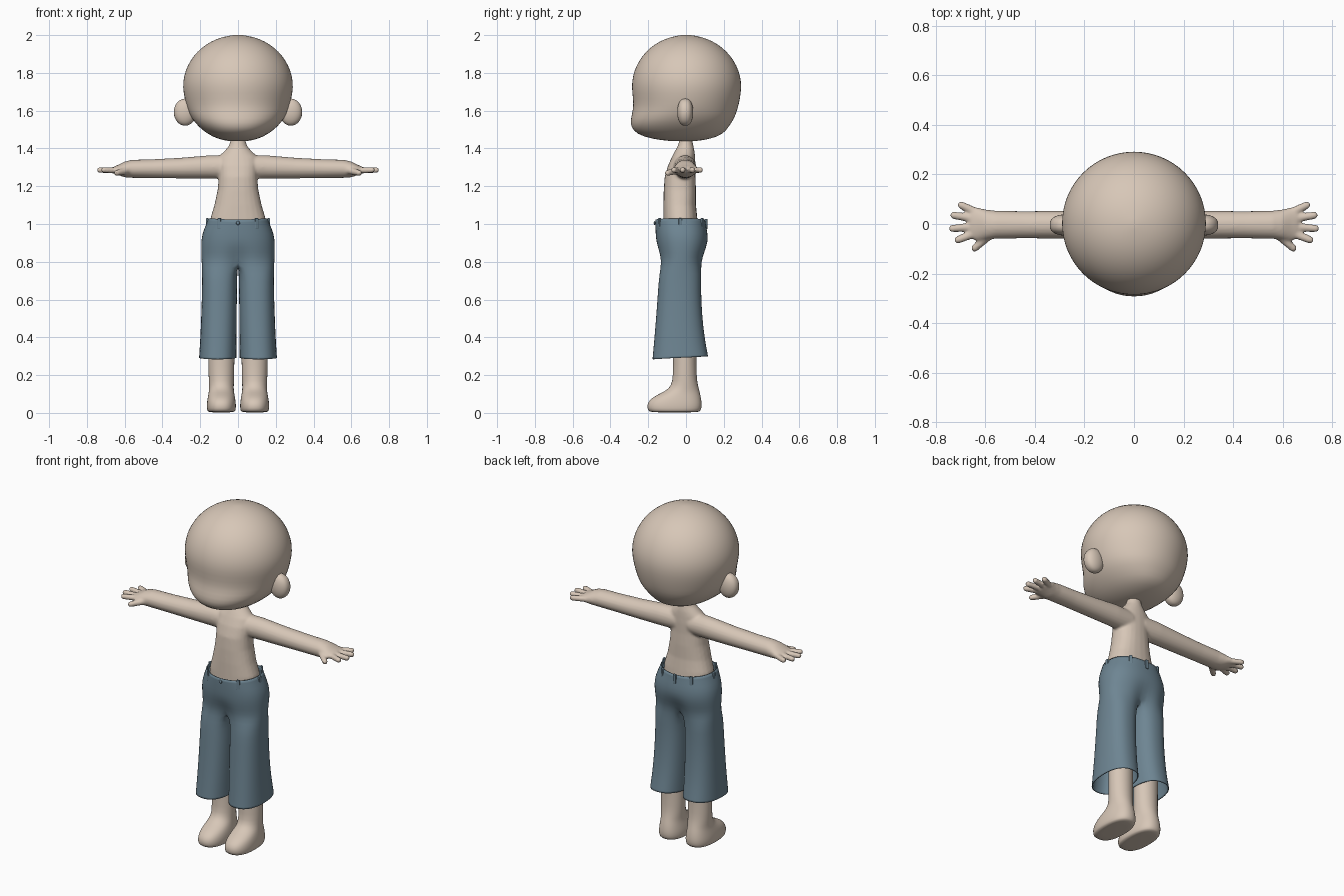
import bpy, bmesh, math
from mathutils import Vector

if "Cube" in bpy.data.objects:
    bpy.data.objects.remove(bpy.data.objects["Cube"])


def material(name, rgb):
    m = bpy.data.materials.new(name)
    m.diffuse_color = (*rgb, 1)
    m.use_nodes = True
    m.node_tree.nodes["Principled BSDF"].inputs["Base Color"].default_value = m.diffuse_color
    return m


SKIN = material("warm skin", (0.68, 0.57, 0.475))
DENIM = material("blue denim", (0.155, 0.235, 0.29))


def finish(bm, name, mat, subsurf=0, mirror=False):
    bmesh.ops.recalc_face_normals(bm, faces=bm.faces[:])
    me = bpy.data.meshes.new(name)
    bm.to_mesh(me)
    bm.free()
    me.materials.append(mat)
    me.shade_smooth()
    ob = bpy.data.objects.new(name, me)
    bpy.context.collection.objects.link(ob)
    if mirror:
        ob.modifiers.new("mirror", "MIRROR").merge_threshold = 0.0005
    if subsurf:
        s = ob.modifiers.new("smooth", "SUBSURF")
        s.levels = s.render_levels = subsurf
    return ob


def ring_z(z, rx, yf, yb, x=0.0, n=24, p=2.0):
    """Horizontal oval from its half width and its front and back limits."""
    pts = []
    for i in range(n):
        a = 2 * math.pi * i / n
        c, s = math.cos(a), math.sin(a)
        pts.append(Vector((x + rx * math.copysign(abs(c) ** (2 / p), c),
                           (yf + yb) / 2 + (yb - yf) / 2 * math.copysign(abs(s) ** (2 / p), s), z)))
    return pts


def ring_x(x, y, z, ry, rz, n=20):
    """Oval across the x axis."""
    return [Vector((x, y + ry * math.cos(2 * math.pi * i / n),
                    z + rz * math.sin(2 * math.pi * i / n))) for i in range(n)]


def loft(bm, rings, caps=True):
    rows = [[bm.verts.new(p) for p in r] for r in rings]
    for a, b in zip(rows, rows[1:]):
        for i in range(len(a)):
            j = (i + 1) % len(a)
            bm.faces.new((a[i], a[j], b[j], b[i]))
    if caps:
        for r in (rows[0], rows[-1]):
            mid = bm.verts.new(sum((v.co for v in r), Vector()) / len(r))
            for i in range(len(r)):
                bm.faces.new((r[i], r[(i + 1) % len(r)], mid))


def capsule(bm, a, b, r0, r1):
    """Tapered round-ended rod."""
    a, b = Vector(a), Vector(b)
    d = (b - a).normalized()
    u = d.orthogonal().normalized()
    w = d.cross(u)
    steps = [(a - d * r0 * math.cos(t), r0 * math.sin(t)) for t in (0.3, 0.8, 1.3)]
    steps += [(b + d * r1 * math.cos(t), r1 * math.sin(t)) for t in (1.3, 0.8, 0.3)]
    loft(bm, [[c + (u * math.cos(k * math.pi / 6) + w * math.sin(k * math.pi / 6)) * r
               for k in range(12)] for c, r in steps])


# Head: domed skull above, face and jaw below
bm = bmesh.new()
rings = []
for k in range(1, 9):
    t = math.radians(4 + 86 * (k - 1) / 7)
    s = math.sin(t)
    rings.append(ring_z(1.725 + 0.277 * math.cos(t), 0.295 * s, -0.29 * s, 0.296 * s, n=32))
for z, rx, yf, yb in [(1.66, 0.283, -0.281, 0.287), (1.61, 0.27, -0.28, 0.275),
                      (1.56, 0.248, -0.294, 0.258), (1.515, 0.21, -0.295, 0.228),
                      (1.475, 0.16, -0.262, 0.198), (1.45, 0.105, -0.18, 0.13),
                      (1.438, 0.05, -0.08, 0.05)]:
    rings.append(ring_z(z, rx, yf, yb, n=32, p=2.15 if z < 1.6 else 2))
loft(bm, rings)
finish(bm, "head", SKIN, 1)

# Ears: flattened discs
bm = bmesh.new()
bmesh.ops.create_uvsphere(bm, u_segments=24, v_segments=14, radius=1)
for v in bm.verts:
    x, y, z = v.co
    v.co = (0.28 + 0.061 * x, -0.004 + 0.043 * math.copysign(abs(y) ** 0.8, y), 1.592 + 0.072 * z)
finish(bm, "ears", SKIN, 1, mirror=True)

# Upper body: torso, neck, arms and hands fused into one skin
bm = bmesh.new()
loft(bm, [ring_z(z, rx, yf, yb, p=p) for z, rx, yf, yb, p in [
    (0.90, 0.15, -0.12, 0.07, 2.3), (1.03, 0.146, -0.12, 0.06, 2.3), (1.10, 0.125, -0.12, 0.053, 2.3),
    (1.18, 0.108, -0.118, 0.053, 2.3), (1.25, 0.102, -0.113, 0.05, 2.3), (1.31, 0.105, -0.095, 0.05, 2.3),
    (1.355, 0.105, -0.075, 0.048, 2), (1.38, 0.078, -0.062, 0.046, 2), (1.41, 0.05, -0.045, 0.04, 2),
    (1.44, 0.04, -0.036, 0.034, 2), (1.50, 0.04, -0.036, 0.034, 2)]])
for s in (1, -1):
    loft(bm, [ring_x(s * x, y, z, ry, rz) for x, y, z, ry, rz in [
        (0.04, -0.01, 1.302, 0.06, 0.064), (0.15, -0.004, 1.302, 0.058, 0.062),
        (0.30, -0.003, 1.296, 0.056, 0.055), (0.45, -0.003, 1.293, 0.055, 0.050),
        (0.56, -0.003, 1.292, 0.057, 0.048), (0.60, -0.003, 1.289, 0.062, 0.042),
        (0.635, 0.0, 1.286, 0.068, 0.027), (0.66, 0.003, 1.285, 0.062, 0.018)]])
    for a, b in [((0.63, 0.045), (0.697, 0.076)), ((0.64, 0.02), (0.727, 0.035)),
                 ((0.64, -0.01), (0.732, -0.018)), ((0.635, -0.035), (0.71, -0.064)),
                 ((0.585, -0.045), (0.642, -0.097))]:
        thumb = b[1] < -0.09
        capsule(bm, (s * a[0], a[1], 1.284), (s * b[0], b[1], 1.27 if thumb else 1.286),
                0.021 if thumb else 0.018, 0.016)
body = finish(bm, "upper_body", SKIN)
rm = body.modifiers.new("fuse", "REMESH")
rm.mode = "VOXEL"
rm.voxel_size = 0.007
rm.use_smooth_shade = True
sm = body.modifiers.new("soften", "SMOOTH")
sm.factor, sm.iterations = 0.5, 5

# Lower legs with rounded feet
bm = bmesh.new()
loft(bm, [ring_z(z, rx, yf, yb, x=0.088, p=p) for z, rx, yf, yb, p in [
    (0.003, 0.066, -0.185, 0.065, 2.4), (0.01, 0.076, -0.203, 0.08, 2.4), (0.04, 0.078, -0.208, 0.085, 2.4),
    (0.07, 0.075, -0.195, 0.082, 2.3), (0.095, 0.07, -0.155, 0.077, 2.2), (0.118, 0.066, -0.105, 0.071, 2),
    (0.145, 0.066, -0.078, 0.064, 2), (0.19, 0.068, -0.069, 0.056, 2), (0.32, 0.07, -0.068, 0.055, 2),
    (0.60, 0.072, -0.07, 0.055, 2)]])
finish(bm, "legs_and_feet", SKIN, 1, mirror=True)

# Trousers: half a hip shell that branches into one open leg, then mirrored
bm = bmesh.new()
H, B = 17, 5
rows = []
for z, rx, yf, yb in [(1.03, 0.157, -0.163, 0.102), (1.0, 0.168, -0.163, 0.106), (0.95, 0.19, -0.161, 0.115),
                      (0.90, 0.196, -0.158, 0.117), (0.85, 0.195, -0.148, 0.105), (0.80, 0.193, -0.139, 0.09)]:
    row = []
    for i in range(H):
        a = -math.pi / 2 + math.pi * i / (H - 1)
        c, s = max(0, math.cos(a)), math.sin(a)
        x = 0 if i in (0, H - 1) else rx * c ** 0.85
        y = (yf + yb) / 2 + (yb - yf) / 2 * math.copysign(abs(s) ** 0.9, s)
        cleft = 0.028 * max(0, (0.9 - z) / 0.1) * max(0, 1 - x / 0.07)
        y -= math.copysign(cleft, s)
        dip = 0.008 * (1 - c) if z > 0.99 else 0
        row.append(bm.verts.new((x, y, z - dip)))
    rows.append(row)
for a, b in zip(rows, rows[1:]):
    for i in range(H - 1):
        bm.faces.new((a[i], a[i + 1], b[i + 1], b[i]))
yf, yb = rows[-1][0].co.y, rows[-1][-1].co.y
bridge = [bm.verts.new((0, yb + (yf - yb) * k / (B + 1), 0.80 - 0.025 * math.sin(math.pi * k / (B + 1))))
          for k in range(1, B + 1)]
prev = rows[-1] + bridge
N = H + B
for z, x0, x1, yf, yb in [(0.74, 0.003, 0.191, -0.142, 0.083), (0.65, 0.005, 0.191, -0.149, 0.08),
                          (0.52, 0.006, 0.195, -0.158, 0.086), (0.40, 0.007, 0.2, -0.168, 0.099),
                          (0.31, 0.008, 0.206, -0.177, 0.115), (0.292, 0.008, 0.207, -0.179, 0.118)]:
    cur = []
    for i in range(N):
        a = 2 * math.pi / N * (i - (H - 1) / 2)
        c, s = math.cos(a), math.sin(a)
        cur.append(bm.verts.new(((x0 + x1) / 2 + (x1 - x0) / 2 * math.copysign(abs(c) ** 0.85, c),
                                 (yf + yb) / 2 + (yb - yf) / 2 * math.copysign(abs(s) ** 0.85, s),
                                 z + 0.008 * s * (z < 0.35))))
    for i in range(N):
        j = (i + 1) % N
        bm.faces.new((prev[i], prev[j], cur[j], cur[i]))
    prev = cur
trousers = finish(bm, "trousers", DENIM, 1, mirror=True)
th = trousers.modifiers.new("cloth", "SOLIDIFY")
th.thickness, th.offset = 0.005, -1


# Belt loops, fly flap and waist button
def box(bm, c, size, turn=0.0):
    vs = bmesh.ops.create_cube(bm, size=1)["verts"]
    for v in vs:
        x, y, z = v.co.x * size[0], v.co.y * size[1], v.co.z * size[2]
        v.co = (c[0] + x * math.cos(turn) - y * math.sin(turn),
                c[1] + x * math.sin(turn) + y * math.cos(turn), c[2] + z)


bm = bmesh.new()
for s in (1, -1):
    for x, y, t in [(0.098, -0.138, 0.45), (0.163, -0.03, math.pi / 2), (0.095, 0.085, -0.45)]:
        box(bm, (s * x, y, 1.003), (0.018, 0.014, 0.055), s * t)
box(bm, (0, 0.106, 1.0), (0.018, 0.014, 0.055))
loops = finish(bm, "belt_loops", DENIM)
loops.data.shade_flat()
bv = loops.modifiers.new("round", "BEVEL")
bv.width, bv.segments = 0.003, 2

bm = bmesh.new()
bmesh.ops.create_uvsphere(bm, u_segments=12, v_segments=8, radius=0.01)
for v in bm.verts:
    v.co = (v.co.x, v.co.y * 0.5 - 0.166, v.co.z + 1.005)
finish(bm, "waist_button", DENIM)
